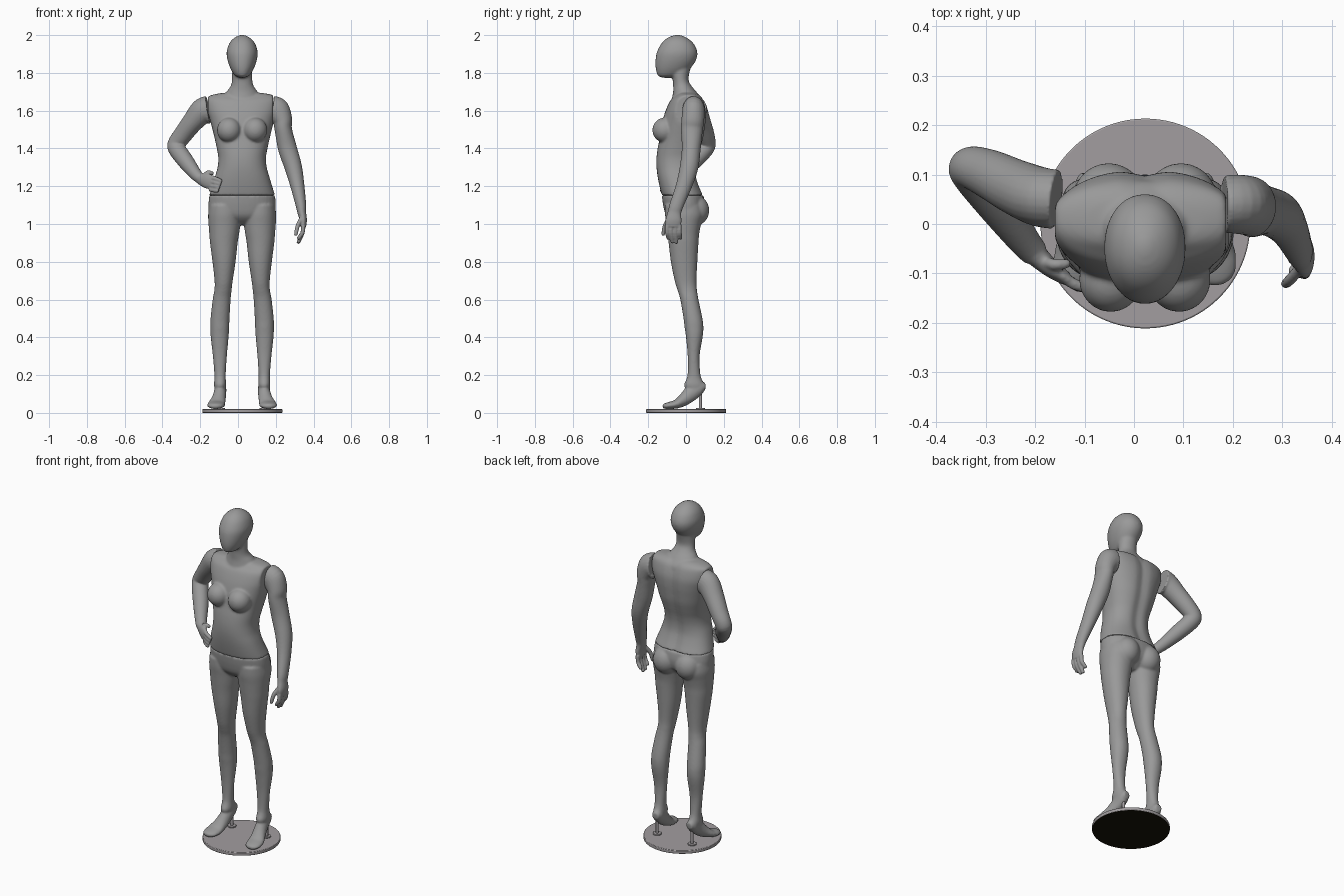
import bpy, bmesh, math
from mathutils import Vector, Matrix

CX = 0.022  # body centre line


def material(name, rgb):
    m = bpy.data.materials.new(name)
    m.diffuse_color = (*rgb, 1)
    return m


GREY = material("matte grey", (0.32, 0.32, 0.32))
STEEL = material("stand grey", (0.36, 0.34, 0.35))
DARK = material("dark underside", (0.008, 0.006, 0.002))


def spline(rows, steps=6):
    """Catmull-Rom through rows of numbers."""
    out = []
    for i in range(len(rows) - 1):
        a, b, c, d = (rows[max(i - 1, 0)], rows[i], rows[i + 1], rows[min(i + 2, len(rows) - 1)])
        for k in range(steps):
            t = k / steps
            out.append([0.5 * (2 * q + (r - p) * t + (2 * p - 5 * q + 4 * r - s) * t * t
                               + (3 * q - p - 3 * r + s) * t ** 3) for p, q, r, s in zip(a, b, c, d)])
    return out + [list(rows[-1])]


def skin(bm, rings):
    vs = [[bm.verts.new(p) for p in ring] for ring in rings]
    n = len(vs[0])
    for a, b in zip(vs, vs[1:]):
        for j in range(n):
            bm.faces.new((a[j], a[(j + 1) % n], b[(j + 1) % n], b[j]))
    bm.faces.new(vs[0][::-1])
    bm.faces.new(vs[-1])


def stack(bm, rows, e=2.0, groove=0.0, n=40):
    """Horizontal sections given as (z, x0, x1, y0, y1)."""
    rings = []
    for z, x0, x1, y0, y1 in spline(rows):
        ring = []
        for j in range(n):
            a = math.tau * j / n
            c, s = math.cos(a), math.sin(a)
            x = (x0 + x1) / 2 + (x1 - x0) / 2 * math.copysign(abs(c) ** (2 / e), c)
            y = (y0 + y1) / 2 + (y1 - y0) / 2 * math.copysign(abs(s) ** (2 / e), s)
            if s > 0:
                y -= groove * math.exp(-((x - CX) / 0.03) ** 2)
            if groove and z > 1.42:      # flat shoulder joints
                x = min(max(x, -0.16), 0.186)
            ring.append((x, y, z))
        rings.append(ring)
    skin(bm, rings)


def centred(rows):
    return [(z, CX - w, CX + w, y0, y1) for z, w, y0, y1 in rows]


def tube(bm, rows, hint, n=24):
    """Sections across a path given as (x, y, z, radius along hint, other radius)."""
    pts = spline(rows)
    rings = []
    for i, p in enumerate(pts):
        t = (Vector(pts[min(i + 1, len(pts) - 1)][:3]) - Vector(pts[max(i - 1, 0)][:3])).normalized()
        h = Vector(hint)
        u = (h - t * h.dot(t)).normalized()
        v = t.cross(u)
        rings.append([Vector(p[:3]) + u * p[3] * math.cos(math.tau * j / n)
                      + v * p[4] * math.sin(math.tau * j / n) for j in range(n)])
    skin(bm, rings)


def finger(bm, a, b, c, r):
    tip = Vector(c) + (Vector(c) - Vector(b)).normalized() * r * 0.6
    tube(bm, [(*a, r, r), (*b, r, r), (*c, r * 0.85, r * 0.85), (*tip, r * 0.4, r * 0.4)], (0.3, 1, 0.5), 12)


def ball(bm, loc, rad):
    bmesh.ops.create_uvsphere(bm, u_segments=32, v_segments=20, radius=1,
                              matrix=Matrix.Translation(loc) @ Matrix.Diagonal((*rad, 1)))


def finish(bm, name, voxel, smooth):
    """Fuse overlapping pieces into one smooth skin."""
    me = bpy.data.meshes.new(name)
    bm.to_mesh(me)
    bm.free()
    ob = bpy.data.objects.new(name, me)
    bpy.context.collection.objects.link(ob)
    r = ob.modifiers.new("fuse", 'REMESH')
    r.mode, r.voxel_size, r.use_smooth_shade = 'VOXEL', voxel, True
    s = ob.modifiers.new("soften", 'SMOOTH')
    s.factor, s.iterations = 0.5, smooth
    dg = bpy.context.evaluated_depsgraph_get()
    new = bpy.data.meshes.new_from_object(ob.evaluated_get(dg))
    ob.modifiers.clear()
    ob.data = new
    new.materials.clear()
    new.materials.append(GREY)
    for p in new.polygons:
        p.use_smooth = True
        p.material_index = 0


# torso, neck and head
bm = bmesh.new()
stack(bm, centred([
    (1.152, .174, -.128, .093), (1.2, .159, -.14, .072), (1.25, .144, -.15, .057), (1.3, .13, -.156, .056),
    (1.35, .126, -.156, .065), (1.4, .134, -.15, .08), (1.45, .145, -.14, .094), (1.5, .157, -.133, .102),
    (1.55, .17, -.123, .108), (1.6, .185, -.108, .108), (1.65, .19, -.085, .096), (1.675, .18, -.06, .082),
    (1.69, .13, -.045, .062), (1.697, .06, -.03, .04)]), 2.3, 0.012, 56)
stack(bm, centred([
    (1.62, .1, -.08, .09), (1.66, .1, -.075, .085), (1.7, .082, -.068, .055), (1.73, .061, -.068, .03),
    (1.76, .054, -.07, .014), (1.8, .053, -.078, .018), (1.86, .05, -.075, .035)]))
stack(bm, centred([
    (1.774, .012, -.125, -.07), (1.784, .035, -.147, -.035), (1.8, .049, -.155, -.005), (1.83, .065, -.161, .028),
    (1.87, .078, -.161, .054), (1.91, .082, -.154, .06), (1.95, .071, -.134, .044), (1.975, .054, -.112, .02),
    (1.992, .031, -.085, -.008), (2.001, .008, -.055, -.035)]), 2.1)
for s in (-1, 1):
    ball(bm, (CX + s * .069, -.112, 1.497), (.064, .066, .066))
finish(bm, "torso_and_head", 0.006, 8)

# hips, legs and feet
bm = bmesh.new()
stack(bm, centred([
    (1.152, .174, -.128, .093), (1.1, .178, -.121, .1), (1.05, .17, -.108, .09),
    (1.02, .12, -.085, .06), (.995, .05, -.05, .03)]), 2.2)
for s in (-1, 1):
    leg = [(1.1, .012, .174, -.112, .085), (1.05, .005, .18, -.111, .093), (1.0, .009, .178, -.104, .08),
           (.95, .016, .174, -.098, .07), (.9, .024, .17, -.092, .066), (.8, .035, .157, -.08, .06),
           (.7, .05, .146, -.06, .055), (.65, .056, .147, -.045, .058), (.6, .061, .156, -.03, .066),
           (.5, .067, .167, -.013, .087), (.45, .069, .168, -.007, .092), (.4, .072, .166, 0, .088),
           (.3, .081, .155, .009, .072), (.2, .087, .147, .008, .077), (.15, .085, .149, -.01, .096),
           (.125, .09, .145, .0, .095)]
    stack(bm, [(z, CX + s * a, CX + s * b, y0, y1) for z, a, b, y0, y1 in leg], 2.1)
    foot = [(.112, .102, .135, .02, .02), (.114, .075, .134, .03, .035), (.117, .03, .105, .033, .041),
            (.125, -.01, .071, .038, .034), (.135, -.05, .047, .046, .024), (.14, -.085, .04, .046, .019),
            (.143, -.11, .036, .036, .015), (.144, -.124, .034, .014, .009)]
    tube(bm, [(CX + s * d, y, z, a, b) for d, y, z, a, b in foot], (1, 0, 0))
    ball(bm, (CX + s * .073, .05, 1.072), (.073, .073, .08))
finish(bm, "hips_and_legs", 0.006, 6)

# hanging arm
bm = bmesh.new()
tube(bm, [(.183, .04, 1.605, .058, .075), (.21, .04, 1.598, .06, .067), (.235, .036, 1.55, .06, .053),
          (.24, .031, 1.5, .058, .046), (.262, .028, 1.4, .05, .05), (.293, .016, 1.3, .049, .046),
          (.315, -.012, 1.2, .042, .037), (.333, -.05, 1.1, .037, .028), (.338, -.061, 1.06, .036, .023),
          (.346, -.066, 1.02, .043, .019), (.345, -.068, .985, .04, .015)], (0, 1, 0))
for i, tip in enumerate((.925, .905, .903, .925)):
    y = -.1 + .022 * i
    finger(bm, (.345, y, .995), (.342, y, .955), (.32, y + .006, tip), .0115)
finger(bm, (.335, -.09, 1.03), (.316, -.112, .99), (.306, -.121, .945), .0115)
finish(bm, "hanging_arm", 0.0045, 4)

# arm with hand on hip
bm = bmesh.new()
tube(bm, [(-.157, .05, 1.605, .06, .075), (-.19, .055, 1.595, .06, .068), (-.24, .075, 1.54, .056, .056),
          (-.29, .1, 1.475, .05, .05), (-.325, .113, 1.425, .044, .047), (-.322, .1, 1.395, .045, .046),
          (-.275, .04, 1.33, .043, .043), (-.225, -.03, 1.265, .033, .033),
          (-.2, -.06, 1.24, .028, .028)], (0, 1, 0))
tube(bm, [(-.215, -.045, 1.252, .028, .026), (-.19, -.07, 1.235, .033, .022), (-.165, -.092, 1.228, .04, .018),
          (-.138, -.11, 1.22, .038, .014)], (0, 0, 1))
for i in range(4):
    z = 1.246 - .021 * i
    finger(bm, (-.15, -.102, z), (-.12, -.122, z - .006), (-.09 - .006 * i, -.13, z - .018 + .004 * i), .0115)
finger(bm, (-.185, -.075, 1.25), (-.16, -.082, 1.272), (-.135, -.08, 1.268), .0115)
finish(bm, "arm_on_hip", 0.0045, 4)


# stand: round plate, heel rods and collars
def cylinder(name, loc, r, h, n=32, bevel=0):
    bpy.ops.mesh.primitive_cylinder_add(vertices=n, radius=r, depth=h, location=loc)
    ob = bpy.context.object
    ob.name = name
    ob.data.materials.append(STEEL)
    if bevel:
        b = ob.modifiers.new("rounded rim", 'BEVEL')
        b.width, b.segments = bevel, 2
    bpy.ops.object.shade_smooth_by_angle(angle=math.radians(35))
    return ob


plate = cylinder("base_plate", (0.023, 0.001, 0.01), 0.212, 0.02, 96, 0.003)
plate.data.materials.append(DARK)
for p in plate.data.polygons:
    p.material_index = 1 if p.normal.z < -0.5 else 0
for s, side in ((-1, "left"), (1, "right")):
    x = CX + s * .116
    cylinder(side + "_heel_rod", (x, .076, .07), .008, .11, 20)
    cylinder(side + "_rod_collar", (x, .076, .023), .024, .008, 28, 0.002)
